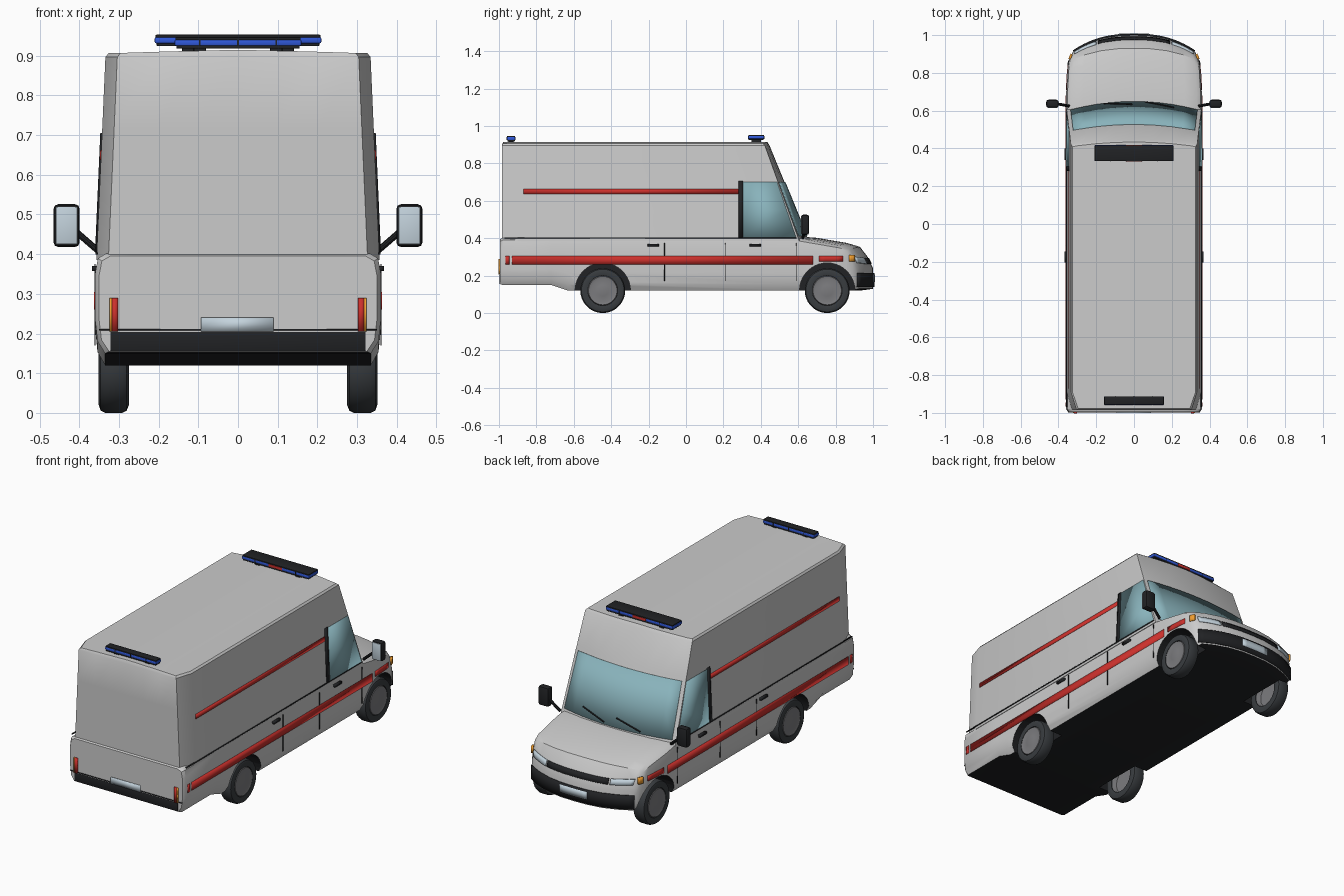
import bpy, bmesh, math
from mathutils import Vector

if "Cube" in bpy.data.objects:
    bpy.data.objects.remove(bpy.data.objects["Cube"])


def mat(name, *c):
    m = bpy.data.materials.new(name)
    m.diffuse_color = (*c, 1)
    m.use_nodes = True
    m.node_tree.nodes["Principled BSDF"].inputs["Base Color"].default_value = m.diffuse_color
    return m


PAINT = mat("paint", .72, .72, .72)
BLACK = mat("black", .015, .016, .018)
RUBBER = mat("rubber", .04, .045, .05)
RED = mat("red", .6, .03, .025)
BLUE = mat("blue", .03, .1, .7)
GLASS = mat("glass", .25, .45, .5)
SILVER = mat("silver", .55, .65, .72)
ORANGE = mat("orange", .9, .35, .03)
HUB = mat("hub_grey", .2, .2, .21)


def make(name, bm, *mats, angle=35):
    bmesh.ops.recalc_face_normals(bm, faces=bm.faces)
    me = bpy.data.meshes.new(name)
    bm.to_mesh(me)
    bm.free()
    ob = bpy.data.objects.new(name, me)
    bpy.context.collection.objects.link(ob)
    for m in mats:
        me.materials.append(m)
    if angle:
        smooth(ob, angle)
    return ob


def smooth(ob, angle=35):
    bpy.ops.object.select_all(action='DESELECT')
    ob.select_set(True)
    bpy.context.view_layer.objects.active = ob
    bpy.ops.object.shade_smooth_by_angle(angle=math.radians(angle))


def lerp(t, table):
    if t <= table[0][0]:
        return table[0][1]
    for (a, p), (b, q) in zip(table, table[1:]):
        if t <= b:
            return p + (q - p) * (t - a) / (b - a)
    return table[-1][1]


def loft(name, halves, *mats):
    """Skin half-rings (x >= 0, both ends on x = 0), mirrored, with quad caps."""
    bm = bmesh.new()
    n, m = len(halves[0]), 2 * len(halves[0]) - 2
    rings = [[bm.verts.new(p) for p in h] +
             [bm.verts.new((-x, y, z)) for x, y, z in h[-2:0:-1]] for h in halves]
    for a, b in zip(rings, rings[1:]):
        for i in range(m):
            j = (i + 1) % m
            bm.faces.new((a[i], a[j], b[j], b[i]))
    for r in (rings[0], rings[-1]):
        for j in range(n // 2 - 1):
            q = (j, j + 1, n - 2 - j, n - 1 - j)
            bm.faces.new([r[k] for k in q])
            bm.faces.new([r[(m - k) % m] for k in q])
    return make(name, bm, *mats)


def panel(name, m, corners, surf, n=1, mirror=True, thick=.007):
    """Thin plate lying on a surface function; corners are four (u, v) pairs."""
    a, b, c, d = (Vector(p) for p in corners)
    for s in ((1, -1) if mirror else (1,)):
        bm = bmesh.new()
        rows = []
        for i in range(n + 1):
            lo, hi = a.lerp(b, i / n), d.lerp(c, i / n)
            pts = [surf(*lo.lerp(hi, k / 2)) for k in range(3)]
            rows.append([bm.verts.new((s * x, y, z)) for x, y, z in pts])
        for p, q in zip(rows, rows[1:]):
            for k in range(2):
                bm.faces.new((p[k], q[k], q[k + 1], p[k + 1]))
        mod = make(name, bm, m).modifiers.new("thickness", 'SOLIDIFY')
        mod.thickness, mod.offset = thick, 0


def rect(u0, u1, v0, v1):
    return (u0, v0), (u1, v0), (u1, v1), (u0, v1)


def box(name, m, c, size, bevel=.006):
    bm = bmesh.new()
    bmesh.ops.create_cube(bm, size=1)
    bmesh.ops.scale(bm, vec=size, verts=bm.verts)
    bmesh.ops.translate(bm, vec=c, verts=bm.verts)
    if bevel:
        bmesh.ops.bevel(bm, geom=bm.edges[:], offset=bevel, segments=2, profile=.5, affect='EDGES')
    return make(name, bm, m)


def rod(name, m, a, b, r):
    a, b = Vector(a), Vector(b)
    bm = bmesh.new()
    bmesh.ops.create_cone(bm, segments=10, radius1=r, radius2=r, depth=(b - a).length, cap_ends=True)
    ob = make(name, bm, m)
    ob.location = (a + b) / 2
    ob.rotation_euler = (b - a).to_track_quat('Z', 'Y').to_euler()
    return ob


def lathe(name, m, profile, y, z, s):
    bm = bmesh.new()
    vs = [bm.verts.new((s * x, y, z + r)) for x, r in profile]
    es = [bm.edges.new(e) for e in zip(vs, vs[1:])]
    bmesh.ops.spin(bm, geom=vs + es, cent=(0, y, z), axis=(1, 0, 0), angle=2 * math.pi, steps=36)
    bmesh.ops.remove_doubles(bm, verts=bm.verts, dist=1e-4)
    return make(name, bm, m)


# lower body and bonnet: sections along y (y, half width, edge top, crown, bottom, bow)
def section(y, w, t, crown, b, bow):
    h, f = t - b, (0, .25, .5, .75)
    pts = [(w * k, b) for k in f] + [(w - .025, b), (w - .006, b + .12 * h), (w, b + .33 * h),
           (w, b + .8 * h), (w - .007, b + .95 * h), (w - .028, t)]
    pts += [(w * k, t + crown * (1 - k * k)) for k in f[::-1]]
    return [(x, y - bow * (x / w) ** 2.5, z) for x, z in pts]


body = loft("lower_body", [section(*s) for s in (
    (-.995, .350, .395, 0, .155, 0), (-.98, .36, .402, 0, .15, 0), (-.72, .36, .402, 0, .15, 0),
    (-.63, .36, .402, 0, .12, 0), (.60, .36, .40, .01, .12, 0), (.70, .36, .385, .017, .12, .02),
    (.86, .352, .36, .015, .12, .04), (.93, .345, .342, .012, .12, .07),
    (.97, .335, .297, .005, .125, .08), (1.0, .325, .24, 0, .13, .09))], PAINT, BLACK)

# wheel arches cut out of the body
WHEELS = [(s, y) for s in (1, -1) for y in (-.445, .755)]
for s, y in WHEELS:
    bm = bmesh.new()
    bmesh.ops.create_cone(bm, segments=40, radius1=.148, radius2=.148, depth=.16, cap_ends=True)
    cut = make("arch_cutter", bm, BLACK, angle=0)
    cut.rotation_euler.y = math.pi / 2
    cut.location = (s * .335, y, .12)
    mod = body.modifiers.new("arch", 'BOOLEAN')
    mod.object, mod.operation, mod.solver = cut, 'DIFFERENCE', 'EXACT'
    mod.material_mode = 'TRANSFER'
    bpy.context.view_layer.objects.active = body
    bpy.ops.object.modifier_apply(modifier="arch")
    bpy.data.objects.remove(cut)
dark = list(body.data.materials).index(BLACK)
for p in body.data.polygons:
    if p.normal.z < -.8:
        p.material_index = dark
smooth(body)


# upper body: rings stacked in z
def up_w(z):
    return .356 - .044 * (z - .4)


def shield(x, z):
    k = z - .4
    return x, .60 - .36 * k + (.05 - .05 * k) * (1 - (x / up_w(z)) ** 2), z


def ring(z, inset=0, crown=0):
    w, f = up_w(z) - inset, (0, .3, .6)
    rear = [(k * w, -.985 + inset, z + crown * (1 - k)) for k in f]
    front = [shield(k * w, z) for k in f[::-1]]
    front = [(x, y - inset, q + crown * (1 - x / w)) for x, y, q in front]
    return (rear + [(w - .03, -.985 + inset, z), (w, -.89, z), (w, shield(up_w(z), z)[1] - inset, z)]
            + [(.9 * w, shield(.9 * w, z)[1] - inset, z)] + front)


loft("upper_body", [ring(.385), ring(.55), ring(.72), ring(.897), ring(.907, .008, .008)], PAINT)


def side_low(y, z):
    return lerp(y, [(.68, .36), (.82, .352), (.86, .345), (.89, .335), (.92, .32)]), y, z


def side_up(y, z):
    return up_w(z), y, z


def nose(x, z):
    yc = lerp(z, [(.24, 1.0), (.30, .97), (.352, .93)])
    w = lerp(z, [(.24, .325), (.30, .335), (.352, .345)])
    bow = lerp(z, [(.24, .09), (.30, .08), (.352, .07)])
    return x, yc - bow * (min(abs(x) / w, 1)) ** 2.5 + .001, z


def tail(x, z):
    return x, -.996, z


# glazing
panel("windscreen", GLASS, ((-.335, .412), (.335, .412), (.322, .70), (-.322, .70)), shield, 10, False, .009)
panel("side_window", GLASS, ((.305, .405), (.588, .405), (.487, .70), (.305, .70)), side_up)
panel("window_pillar", BLACK, rect(.28, .305, .405, .705), side_up, thick=.009)
for x in (-.16, .06):
    a, b = Vector(shield(x, .425)), Vector(shield(x + .15, .46))
    rod("wiper", BLACK, a + Vector((0, .008, 0)), b + Vector((0, .008, 0)), .004)

# red side stripes, door seams and handles
panel("lower_stripe", RED, rect(-.93, .68, .26, .305), side_low, thick=.005)
panel("rear_stripe_end", RED, rect(-.965, -.945, .26, .305), side_low, thick=.005)
panel("front_stripe", RED, rect(.71, .84, .275, .305), side_low, 4, thick=.005)
panel("upper_stripe", RED, rect(-.87, .28, .637, .662), side_up, thick=.005)
for y in (-.115, .21, .59):
    panel("door_seam", BLACK, rect(y - .002, y + .002, .17, .375), side_low, thick=.003)
panel("belt_seam", BLACK, rect(-.97, .59, .399, .404), side_up, thick=.006)
for y in (-.175, .37):
    panel("door_handle", BLACK, rect(y - .03, y + .03, .357, .37), side_low, thick=.016)

# tail details
box("rear_bumper", BLACK, (0, -.985, .18), (.645, .024, .05), .004)
panel("tailgate_seam", BLACK, rect(-.35, .35, .208, .212), tail, 1, False, .003)
panel("tail_light", RED, rect(.302, .318, .205, .29), tail, thick=.012)
panel("tail_indicator", ORANGE, rect(.318, .324, .205, .29), tail, thick=.011)
panel("rear_plate", SILVER, rect(-.093, .09, .205, .24), tail, 1, False, .01)

# nose details
panel("grille", BLACK, rect(-.19, .19, .262, .292), nose, 12, False)
panel("headlight", SILVER, ((.20, .262), (.31, .268), (.315, .30), (.20, .292)), nose, 8, thick=.01)
panel("front_bumper", BLACK, rect(-.32, .32, .138, .215), nose, 24, False, .012)
panel("front_plate", SILVER, rect(-.085, .085, .165, .205), nose, 6, False, .018)
panel("front_indicator", ORANGE, rect(.872, .90, .275, .31), side_low, 3, thick=.012)

# wheels
for s, y in WHEELS:
    lathe("tyre", RUBBER, [(.28, .078), (.275, .1), (.281, .115), (.292, .12), (.334, .12),
                           (.346, .114), (.351, .1), (.347, .08), (.28, .078)], y, .12, s)
    lathe("hub", HUB, [(.285, .079), (.31, .07), (.312, 0)], y, .12, s)
    lathe("hub_cover", HUB, [(.335, .081), (.348, .076), (.344, .062), (.35, .03), (.352, 0)], y, .12, s)

# door mirrors
for s in (1, -1):
    box("mirror_housing", BLACK, (s * .432, .637, .472), (.066, .042, .108), .012)
    box("mirror_glass", SILVER, (s * .432, .616, .472), (.054, .004, .094), .001)
    rod("mirror_arm", BLACK, (s * .345, .625, .402), (s * .412, .637, .46), .008)

# roof beacons: base, coloured lenses, cover, feet
for y, w, d, z in ((.375, .42, .085, .928), (-.935, .32, .045, .922)):
    box("beacon_base", BLACK, (0, y, z), (w - .01, d - .005, .008), .002)
    box("beacon_lens", BLUE, (0, y, z + .011), (w, d, .016), .004)
    box("beacon_cover", BLACK, (0, y, z + .021), (w - .004, d - .002, .008), .003)
    for x in (-.3, .3):
        box("beacon_foot", BLACK, (x * w, y, z - .011), (.03, d * .6, .024), .002)
    for x in (-.3, 0, .3):
        box("beacon_divider", BLACK, (x * w, y, z + .011), (.004, d + .002, .017), 0)
box("beacon_red_lens", RED, (0, .375, .939), (.085, .088, .015), .003)
